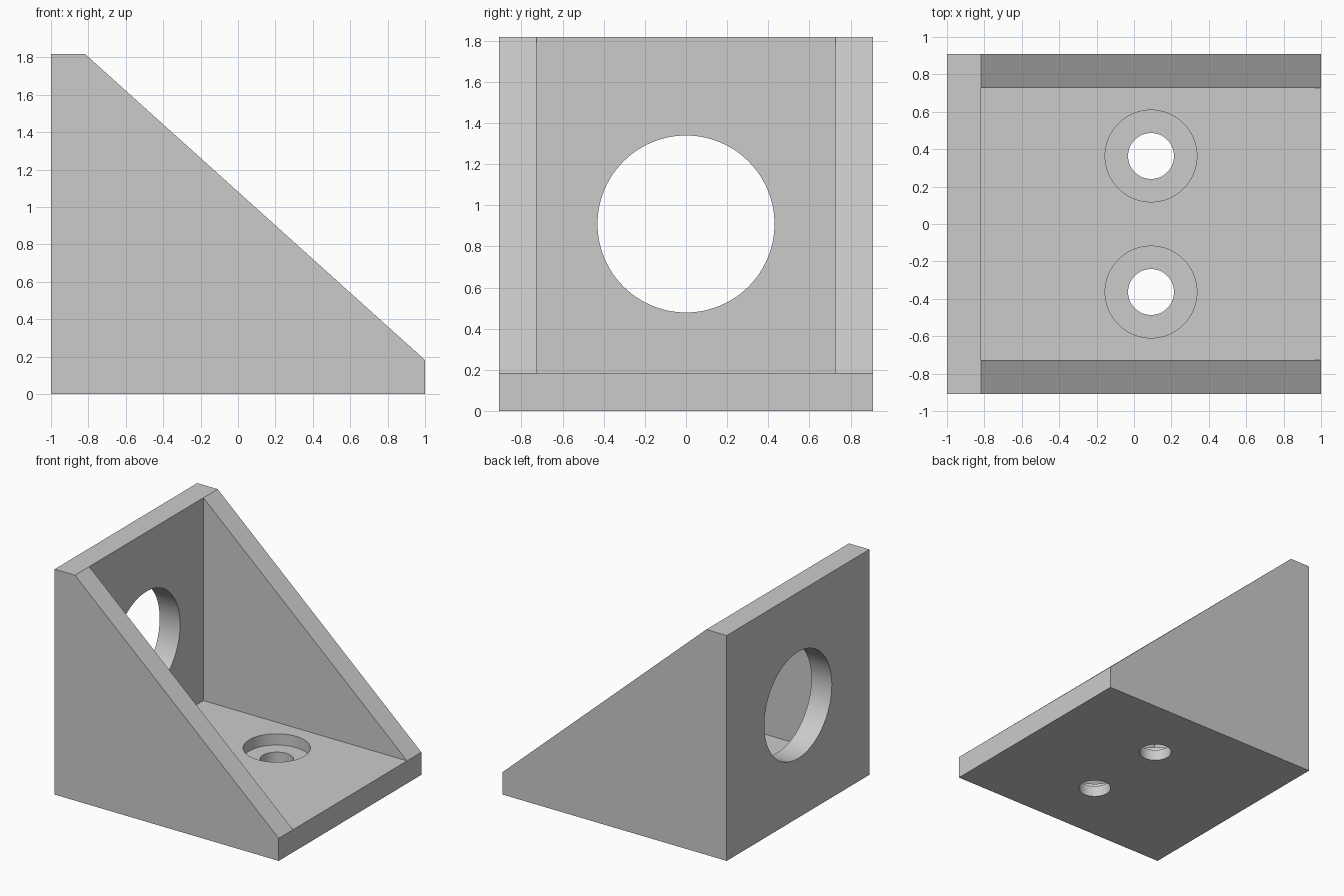
import bpy, bmesh, math

cube = bpy.data.objects.get("Cube")
if cube:
    bpy.data.objects.remove(cube, do_unlink=True)

U = 1 / 11                  # drawing unit
W, T, H = 10 * U, 2 * U, 20 * U   # half width, wall thickness, height
I = W - T                   # inner half width

grey = bpy.data.materials.new("light grey")
grey.use_nodes = True
colour = (0.6, 0.6, 0.6, 1)
grey.diffuse_color = colour
grey.node_tree.nodes["Principled BSDF"].inputs["Base Color"].default_value = colour

# Bracket body: base, back wall and two side gussets as one solid
profile = {"A": (-1, 0), "B": (1, 0), "C": (1, T),
           "D": (T - 1, H), "E": (-1, H), "F": (T - 1, T)}
bm = bmesh.new()
verts = {}


def v(name, y):
    if (name, y) not in verts:
        x, z = profile[name]
        verts[name, y] = bm.verts.new((x, y, z))
    return verts[name, y]


def face(*corners):
    bm.faces.new([v(n, y) for n, y in corners])


def strip(a, b, y0, y1):
    face((a, y0), (b, y0), (b, y1), (a, y1))


for s in (-1, 1):
    face(*[(n, s * W) for n in "ABCDE"])    # gusset outside
    face(*[(n, s * I) for n in "CDF"])      # gusset inside
    strip("C", "D", s * I, s * W)           # sloped edge
strip("A", "B", -W, W)                      # underside
strip("A", "E", -W, W)                      # outer back
strip("C", "F", -I, I)                      # floor
strip("F", "D", -I, I)                      # inner back
steps = (-W, -I, I, W)
face(("B", W), ("B", -W), *[("C", y) for y in steps])   # end edge
face(("E", W), ("E", -W), *[("D", y) for y in steps])   # top edge
bmesh.ops.recalc_face_normals(bm, faces=bm.faces)
mesh = bpy.data.meshes.new("corner_bracket")
bm.to_mesh(mesh)
bm.free()
mesh.materials.append(grey)
bracket = bpy.data.objects.new("corner_bracket", mesh)
bpy.context.collection.objects.link(bracket)


def drill(radius, depth, location, rotation=(0, 0, 0)):
    bpy.ops.mesh.primitive_cylinder_add(vertices=96, radius=radius, depth=depth,
                                        location=location, rotation=rotation)
    cutter = bpy.context.object
    cutter.name = "drill_cutter"
    cutter.hide_render = True
    cutter.data.materials.append(grey)
    mod = bracket.modifiers.new("drill", "BOOLEAN")
    mod.operation = "DIFFERENCE"
    mod.solver = "EXACT"
    mod.object = cutter
    bpy.context.view_layer.objects.active = bracket
    bpy.ops.object.modifier_apply(modifier=mod.name)
    bpy.data.objects.remove(cutter, do_unlink=True)


# Large opening through the back wall
drill(0.43, 4 * T, (T / 2 - 1, 0, H / 2), (0, math.pi / 2, 0))

# Counterbored screw holes in the base
for y in (-4 * U, 4 * U):
    drill(2.7 * U, T, (U, y, T), )
    drill(1.35 * U, 4 * T, (U, y, T / 2))

bpy.ops.object.select_all(action="DESELECT")
bracket.select_set(True)
bpy.context.view_layer.objects.active = bracket
bpy.ops.object.shade_smooth_by_angle(angle=math.radians(30))
